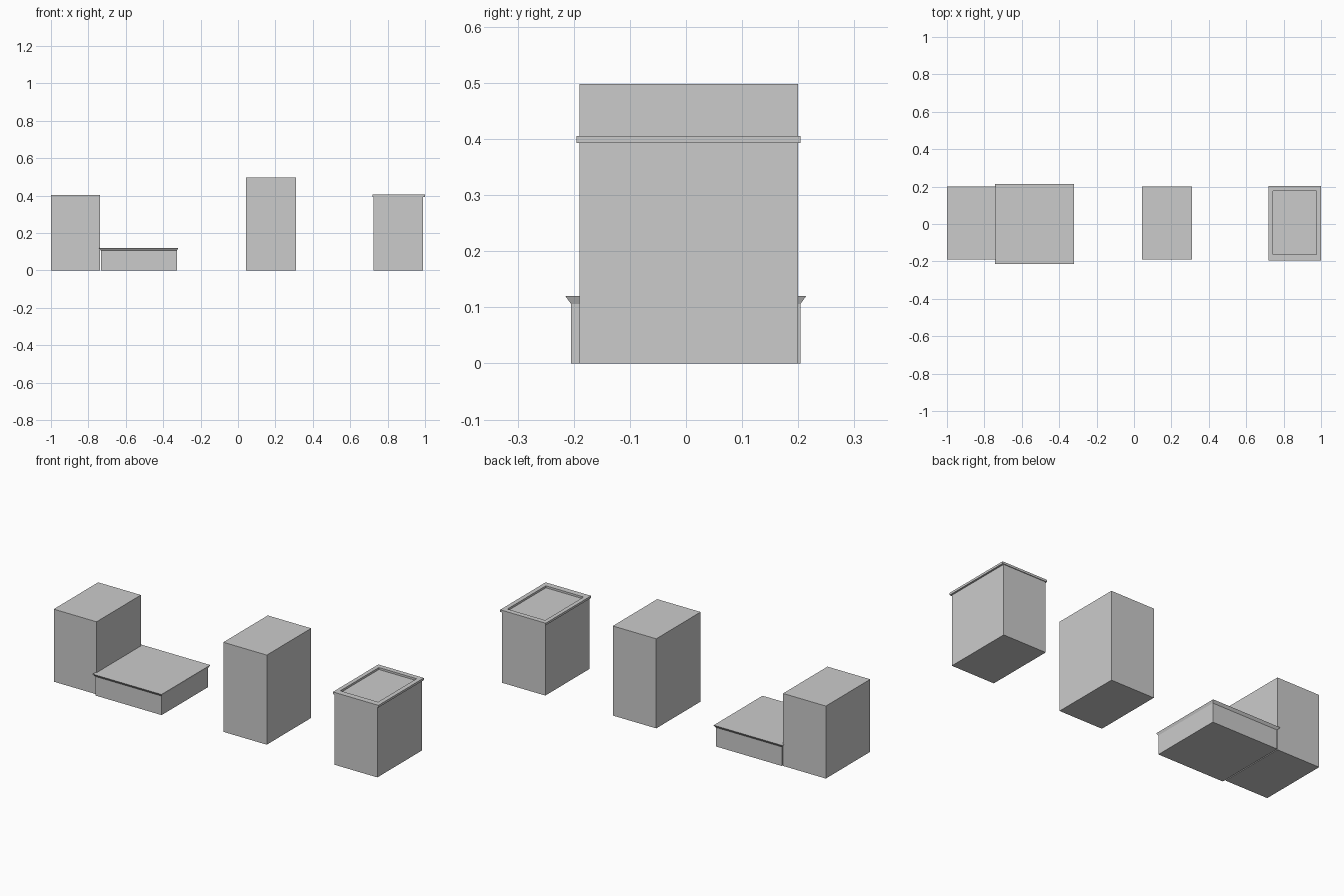
import bpy
import bmesh

cube = bpy.data.objects.get("Cube")
if cube:
    bpy.data.objects.remove(cube, do_unlink=True)

grey = bpy.data.materials.new("light_grey")
grey.use_nodes = True
colour = (0.6, 0.6, 0.6, 1)
grey.diffuse_color = colour
grey.node_tree.nodes["Principled BSDF"].inputs["Base Color"].default_value = colour


def block(name, x, y, z):
    """Start a closed box spanning the given ranges; return its bmesh and top face."""
    bm = bmesh.new()
    bmesh.ops.create_cube(bm, size=1)
    for v in bm.verts:
        for i, (low, high) in enumerate((x, y, z)):
            v.co[i] = high if v.co[i] > 0 else low
    bm.normal_update()
    top = next(f for f in bm.faces if f.normal.z > 0.9)
    return bm, top


def finish(name, bm):
    mesh = bpy.data.meshes.new(name)
    bmesh.ops.recalc_face_normals(bm, faces=bm.faces)
    bm.to_mesh(mesh)
    bm.free()
    mesh.materials.append(grey)
    bpy.context.collection.objects.link(bpy.data.objects.new(name, mesh))


def reshape(face, x, y):
    """Fit a horizontal rectangle to new ranges."""
    cx, cy, _ = face.calc_center_median()
    for v in face.verts:
        v.co.x = x[1] if v.co.x > cx else x[0]
        v.co.y = y[1] if v.co.y > cy else y[0]


depth = (-0.19, 0.2)

# Plain blocks
for name, x, height in (("left_block", (-1, -0.737), 0.403),
                        ("middle_block", (0.043, 0.31), 0.498),
                        ("right_block", (0.725, 0.99), 0.393)):
    bm, _ = block(name, x, depth, (0, height))
    finish(name, bm)

# Low platform with a flared rim
bm, top = block("low_platform", (-0.732, -0.326), (-0.205, 0.204), (0, 0.106))
rim = bmesh.ops.extrude_discrete_faces(bm, faces=[top])["faces"][0]
for v in rim.verts:
    v.co.z = 0.12
reshape(rim, (-0.744, -0.32), (-0.215, 0.214))
finish("low_platform", bm)

# Lid with a recessed panel
bm, top = block("lid", (0.72, 1), (-0.195, 0.204), (0.393, 0.405))
bmesh.ops.inset_region(bm, faces=[top], thickness=0.025)
reshape(top, (0.743, 0.975), (-0.162, 0.176))
floor = bmesh.ops.extrude_discrete_faces(bm, faces=[top])["faces"][0]
for v in floor.verts:
    v.co.z -= 0.011
finish("lid", bm)
